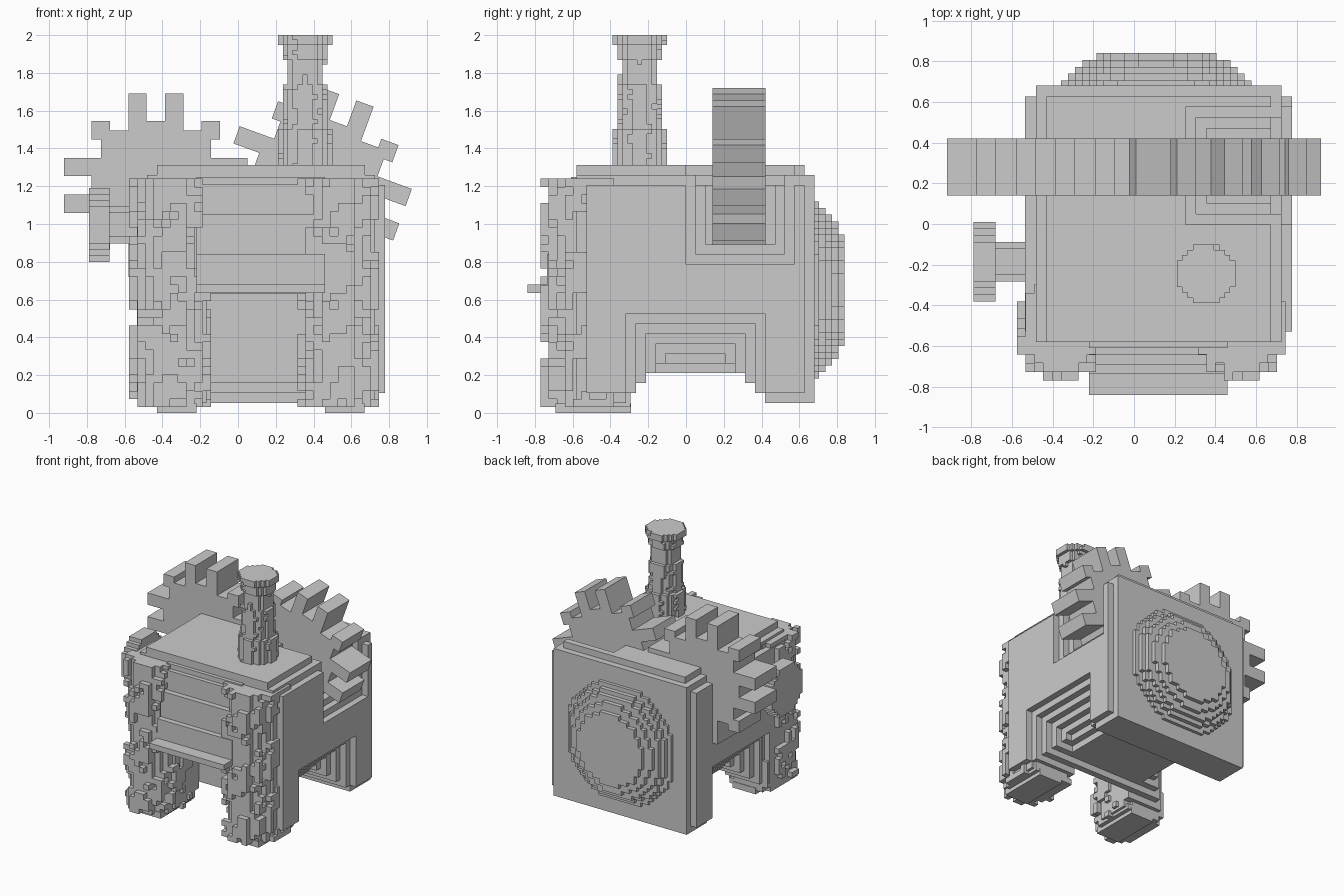
import bpy, bmesh, math, random
from mathutils import Matrix

if "Cube" in bpy.data.objects:
    bpy.data.objects.remove(bpy.data.objects["Cube"])

random.seed(4)
V = 0.0525  # main block size


def finish(name, bm, merge=True):
    if merge:
        bmesh.ops.dissolve_limit(bm, angle_limit=0.01, verts=bm.verts[:], edges=bm.edges[:])
    me = bpy.data.meshes.new(name)
    bm.to_mesh(me)
    bm.free()
    ob = bpy.data.objects.new(name, me)
    bpy.context.collection.objects.link(ob)
    return ob


def voxels(name, origin, counts, size, test):
    """Outer skin of all grid cells whose centre passes test(x, y, z, i, j, k)."""
    cells = set()
    for i in range(counts[0]):
        for j in range(counts[1]):
            for k in range(counts[2]):
                c = [origin[a] + (n + 0.5) * size[a] for a, n in enumerate((i, j, k))]
                if test(*c, i, j, k):
                    cells.add((i, j, k))
    bm = bmesh.new()
    verts = {}

    def vert(key):
        if key not in verts:
            verts[key] = bm.verts.new([origin[a] + key[a] * size[a] for a in range(3)])
        return verts[key]

    for cell in sorted(cells):
        for a in range(3):
            b, c = (a + 1) % 3, (a + 2) % 3
            for s in (0, 1):
                near = list(cell)
                near[a] += 2 * s - 1
                if tuple(near) in cells:
                    continue
                quad = []
                for u, w in ((0, 0), (1, 0), (1, 1), (0, 1)):
                    p = list(cell)
                    p[a] += s
                    p[b] += u
                    p[c] += w
                    quad.append(vert(tuple(p)))
                bm.faces.new(quad if s else quad[::-1])
    return finish(name, bm)


def box(name, x0, x1, y0, y1, z0, z1):
    bm = bmesh.new()
    m = Matrix.Translation(((x0 + x1) / 2, (y0 + y1) / 2, (z0 + z1) / 2)) @ \
        Matrix.Diagonal((x1 - x0, y1 - y0, z1 - z0, 1))
    bmesh.ops.create_cube(bm, size=1, matrix=m)
    return finish(name, bm, False)


# Main housing: stepped edges, side tunnel, front doorway and gear pit
def housing(x, y, z, i, j, k):
    side = min(i, 24 - i)
    if side == 0 and (j in (0, 23) or k == 0 or k >= 22):
        return False
    if k == 23 and (side < 2 or j == 23):
        return False
    # tunnel narrowing towards the middle
    kx = min(side, 6)
    ky = min(kx, k)
    if -0.32 + V * ky < y < 0.415 - V * ky and z < 0.53 - V * kx:
        return False
    # doorway between the front columns
    if -0.17 < x < 0.36 and y < -0.27 and z < 0.635:
        return False
    # pit around the right gear
    d = min(24 - i, 23 - k, 2)
    if x > 0.25 + V * d and V * d < y + 0.01 and y < 0.58 - V * d and z > 0.79 + V * d:
        return False
    return True


voxels("housing", (-0.535, -0.58, V), (25, 24, 24), (V, V, V), housing)

# Front panel stepping outward on the way down, with a ledge
for n, (y, z0, z1) in enumerate([(-0.61, 1.21, 1.25), (-0.645, 1.05, 1.21),
                                 (-0.69, 0.84, 1.05), (-0.735, 0.68, 0.84)]):
    box(f"front_panel_{n}", -0.22, 0.46, y, -0.56, z0, z1)
box("front_ledge", -0.22, 0.46, -0.84, -0.56, 0.635, 0.68)

# Twisted front columns with rough spiral blocks, and their feet
C = 0.0432
for side, cx in (("left", -0.36), ("right", 0.53)):
    def column(x, y, z, i, j, k, cx=cx):
        # rounded front, running straight back into the leg
        dx, dy = x - cx, min(y + 0.55, 0) if y < -0.45 else y + 0.47
        twist = math.sin(2 * math.atan2(y + 0.55, dx) - z * 2 * math.pi / 0.43)
        bump = twist + random.uniform(-1.1, 1.1) > 0.15
        return math.hypot(dx, dy) < (0.222 if bump else 0.188)

    voxels(f"{side}_column", (cx - 5 * C, -0.77, 0.03), (10, 11, 28), (C, C, C), column)
box("left_foot", -0.43, -0.22, -0.69, -0.29, 0, 0.05)
box("right_foot", 0.46, 0.67, -0.69, -0.29, 0, 0.05)

# Round stepped bulge on the back
RADII = (0.485, 0.485, 0.45, 0.41, 0.355, 0.295)
D = 0.0347
voxels("back_bulge", (0.11 - 14.5 * D, 0.638, 0.65 - 14.5 * D), (29, 6, 29), (D, 0.0337, D),
       lambda x, y, z, i, j, k: math.hypot(x - 0.11, z - 0.65) < RADII[j])


# Chimney with wide base and flared rim
def chimney(x, y, z, i, j, k):
    r = 0.145 if z > 1.95 else 0.12 if z > 1.88 else 0.102 if z > 1.75 else \
        0.116 if z > 1.51 else 0.14
    return math.hypot(x - 0.355, y + 0.245) < r + random.uniform(-0.006, 0.004)


S = 0.0262
voxels("chimney", (0.355 - 5.5 * S, -0.245 - 5.5 * S, 1.295), (11, 11, 27), (S, S, 0.0261), chimney)


# Gears: round hub, paired teeth on each side and one on each diagonal
def gear(x, y, z, i, j, k):
    a, b = max(abs(x), abs(z)), min(abs(x), abs(z))
    return math.hypot(x, z) < 0.335 or 0.05 < b < 0.15 or (b > 0.2 and a < 0.36 and not (b < 0.25 and a > 0.3))


for name, x, z, turn in (("left_gear", -0.435, 1.205, 0), ("right_gear", 0.415, 1.215, 20)):
    g = voxels(name, (-0.485, -0.14, -0.485), (20, 1, 20), (0.0485, 0.28, 0.0485), gear)
    g.location = (x, 0.28, z)
    g.rotation_euler.y = math.radians(turn)

# Valve wheel and shaft on the left side
W = 0.0325
voxels("valve_wheel", (-0.79, -0.185 - 6 * W, 0.995 - 6 * W), (1, 12, 12), (0.11, W, W),
       lambda x, y, z, i, j, k: math.hypot(y + 0.185, z - 0.995) < 0.197)
voxels("valve_shaft", (-0.70, -0.185 - 3 * W, 0.995 - 3 * W), (1, 6, 6), (0.19, W, W),
       lambda x, y, z, i, j, k: math.hypot(y + 0.185, z - 0.995) < 0.1)
